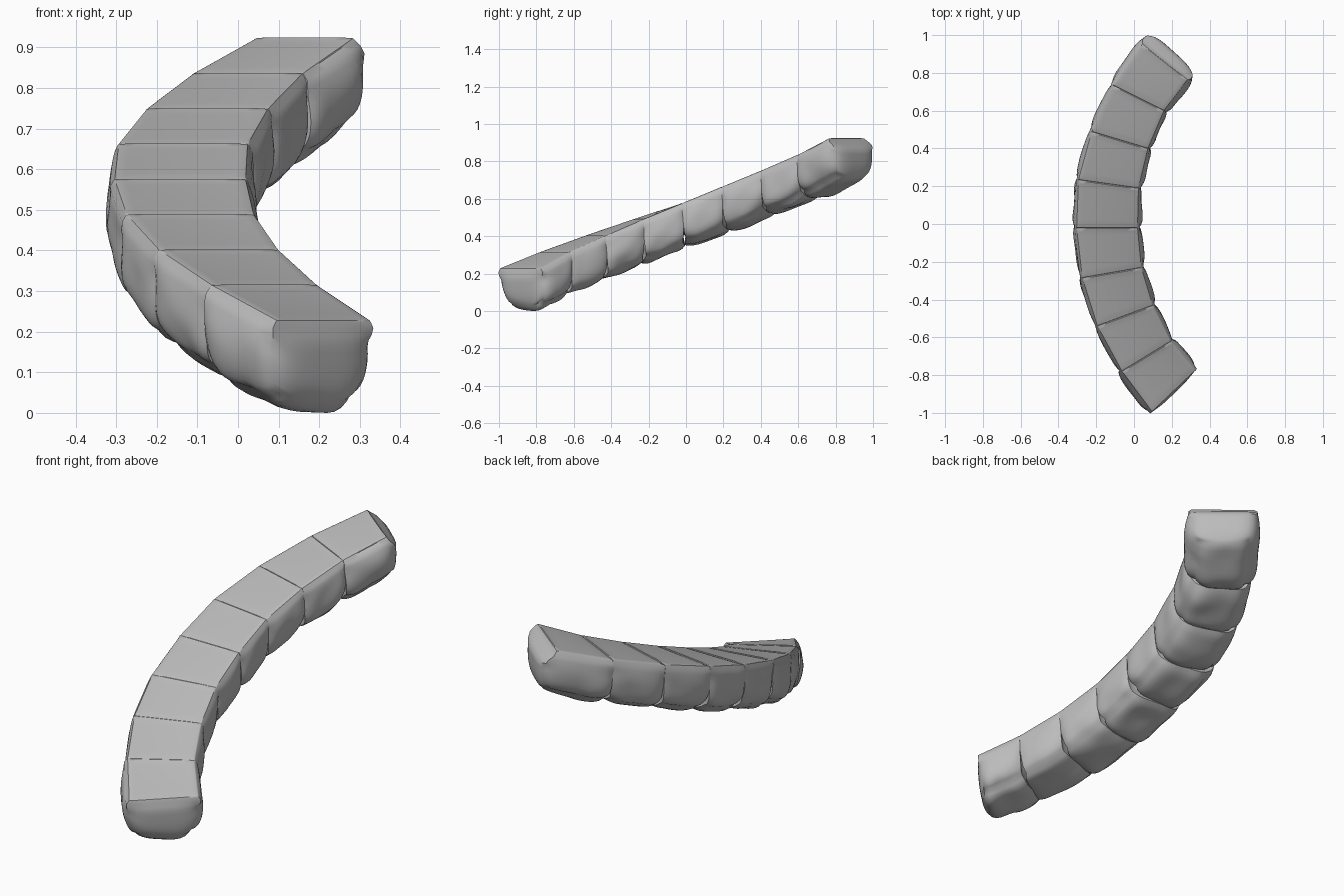
import bpy, bmesh, math
from mathutils import Vector, noise

cube = bpy.data.objects.get("Cube")
if cube:
    bpy.data.objects.remove(cube, do_unlink=True)

# Plain stone material
stone = bpy.data.materials.new("grey_stone")
stone.use_nodes = True
grey = (0.5, 0.5, 0.5, 1)
stone.diffuse_color = grey
stone.node_tree.nodes["Principled BSDF"].inputs["Base Color"].default_value = grey

# Joint lines of the curved ramp: outer and inner end of each, from low to high
OUTER = [(0.095, -0.995), (-0.065, -0.78), (-0.195, -0.54), (-0.275, -0.285), (-0.305, -0.02),
         (-0.295, 0.235), (-0.225, 0.49), (-0.11, 0.735), (0.045, 0.955)]
INNER = [(0.325, -0.775), (0.195, -0.62), (0.10, -0.43), (0.04, -0.23), (0.02, -0.02),
         (0.025, 0.19), (0.075, 0.40), (0.16, 0.60), (0.285, 0.765)]
LOW, HIGH = 0.235, 0.93
COUNT = len(OUTER) - 1
DEPTH = 0.25


def smooth(v):
    v = max(0.0, min(1.0, v))
    return v * v * (3 - 2 * v)


def ramp_point(i, s, across):
    """Point on the ramp top; s runs along block i, across from -1 outer to 1 inner."""
    w = (across + 1) / 2
    start = Vector(OUTER[i]).lerp(Vector(INNER[i]), w)
    end = Vector(OUTER[i + 1]).lerp(Vector(INNER[i + 1]), w)
    p = start.lerp(end, s)
    # Keep the ramp height between its two ends
    along = min(max(i + s, 0), COUNT)
    return p.x, p.y, LOW + (HIGH - LOW) * along / COUNT


def stone_block(i):
    """Boulder with a flat top that follows the ramp and a rounded belly."""
    bm = bmesh.new()
    bmesh.ops.create_cube(bm, size=2)
    bmesh.ops.subdivide_edges(bm, edges=bm.edges[:], cuts=11, use_grid_fill=True)
    rim = [e for e in bm.edges if all(v.co.z > 0.99 for v in e.verts)
           and any(f.normal.z < 0.5 for f in e.link_faces)]
    first, last = i == 0, i == COUNT - 1
    for v in bm.verts:
        a, b, t = v.co.x, v.co.y, (1 - v.co.z) / 2
        free_end = (first and b < 0) or (last and b > 0)
        # Round the lower part, leaving the top outline square
        power = 4.0 if free_end else 4.5
        spread = (abs(a), abs(b) * (1 if free_end else 0.85), t)
        fit = max(spread) / sum(c ** power for c in spread) ** (1 / power)
        below = smooth(t * 3)
        f = 1 + (fit - 1) * below
        # Bulging sides and ends
        swell = math.sqrt(max(0, math.sin(math.pi * t)))
        side = 0.2 if first or last else 0.14
        reach = 0.1
        if free_end:
            reach = 0.12 if first else 0.55
        lump = noise.noise(v.co * 1.1 + Vector((i * 7.3, i * 3.1, 0))) * below
        across = a * f * (1 + side * swell + 0.05 * lump)
        along = b * f * (1 + reach * smooth(t * 4)) + 0.12 * t
        x, y, z = ramp_point(i, (along + 1) / 2, across)
        v.co = (x, y, z - t * f * DEPTH * (1 + 0.06 * lump))
    # Worn edge around the flat top
    bmesh.ops.bevel(bm, geom=rim, offset=0.005, segments=2, profile=0.5, affect='EDGES')
    bmesh.ops.recalc_face_normals(bm, faces=bm.faces[:])
    mesh = bpy.data.meshes.new(f"ramp_stone_{i + 1}")
    bm.to_mesh(mesh)
    bm.free()
    mesh.materials.append(stone)
    obj = bpy.data.objects.new(mesh.name, mesh)
    bpy.context.collection.objects.link(obj)
    return obj


blocks = [stone_block(i) for i in range(COUNT)]

# Stand the lowest stone on the ground
ground = min(v.co.z for v in blocks[0].data.vertices)
for o in blocks:
    for v in o.data.vertices:
        v.co.z -= ground

bpy.ops.object.select_all(action='DESELECT')
for o in blocks:
    o.select_set(True)
bpy.context.view_layer.objects.active = blocks[0]
bpy.ops.object.shade_smooth_by_angle(angle=math.radians(40))
